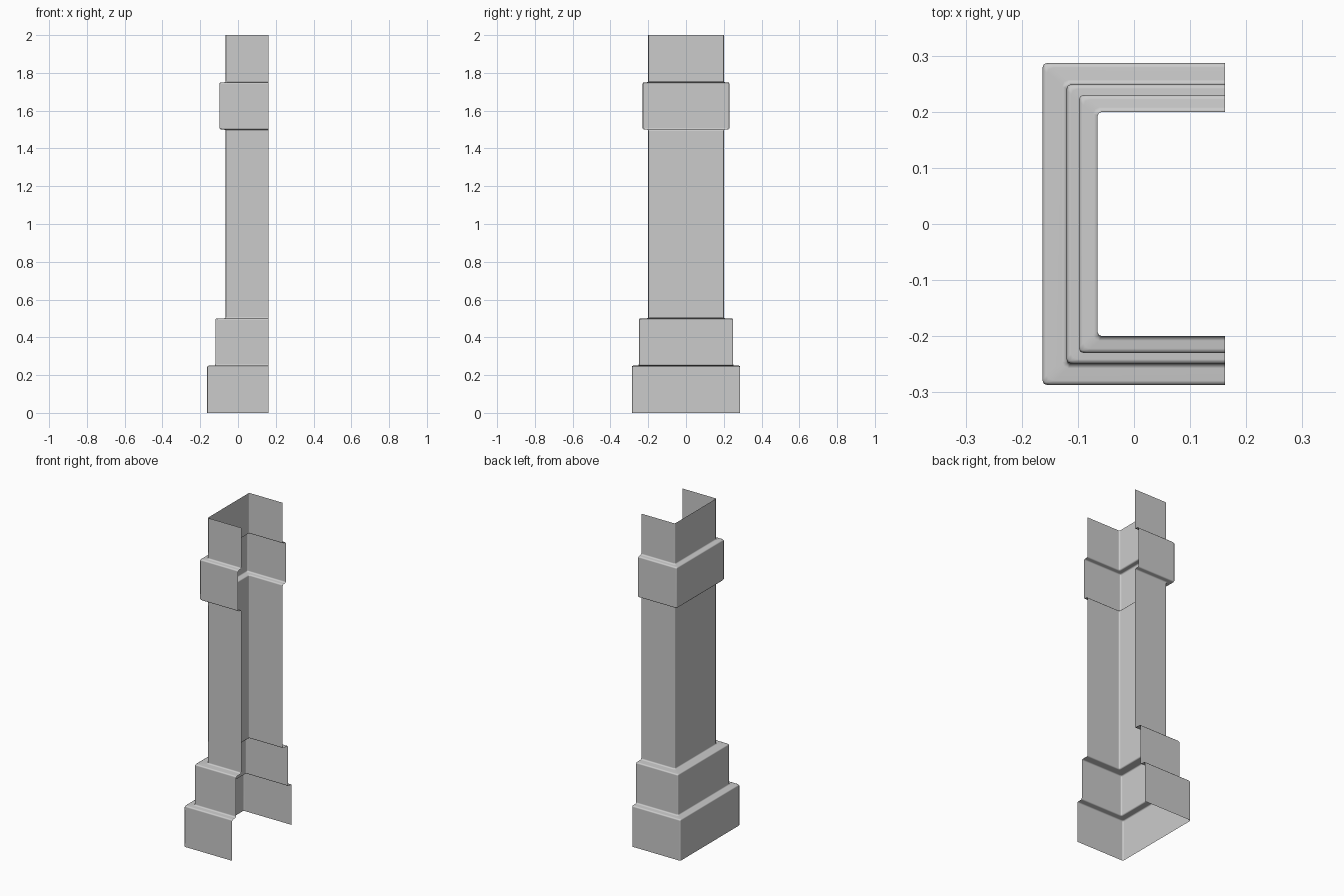
import bpy
import bmesh

cube = bpy.data.objects.get("Cube")
if cube:
    bpy.data.objects.remove(cube, do_unlink=True)

# One plain grey material
grey = bpy.data.materials.new("plain grey")
grey.use_nodes = True
colour = (0.6, 0.6, 0.6, 1)
grey.diffuse_color = colour
grey.node_tree.nodes["Principled BSDF"].inputs["Base Color"].default_value = colour

# Outline of each tier: reach towards -x, half depth in y
BASE = (0.163, 0.287)
PLINTH = (0.12, 0.249)
SHAFT = (0.065, 0.2)
BAND = (0.098, 0.23)
OPEN_X = 0.162

# Tiers from the ground up: outline, bottom, top
tiers = [(BASE, 0, 0.25), (PLINTH, 0.25, 0.5), (SHAFT, 0.5, 1.5),
         (BAND, 1.5, 1.75), (SHAFT, 1.75, 2)]


def ring(bm, outline, z):
    """Three-sided outline, open towards +x."""
    x, y = outline
    path = [(OPEN_X, -y), (-x, -y), (-x, y), (OPEN_X, y)]
    return [bm.verts.new((px, py, z)) for px, py in path]


# Open shell: walls and ledges between successive rings
bm = bmesh.new()
rings = [ring(bm, outline, z) for outline, low, high in tiers for z in (low, high)]
for lower, upper in zip(rings, rings[1:]):
    for i in range(3):
        bm.faces.new((lower[i], upper[i], upper[i + 1], lower[i + 1]))

# Softly rounded corners and ledge edges
edges = [e for e in bm.edges if not e.is_boundary]
bmesh.ops.bevel(bm, geom=edges, offset=0.008, offset_type='OFFSET',
                segments=2, profile=0.5, affect='EDGES', clamp_overlap=True)
for face in bm.faces:
    face.smooth = True

mesh = bpy.data.meshes.new("column_casing")
bm.to_mesh(mesh)
bm.free()
mesh.materials.append(grey)
casing = bpy.data.objects.new("column_casing", mesh)
bpy.context.collection.objects.link(casing)

# Keep the broad walls flat and the rounding on the edges
weighted = casing.modifiers.new("flat walls", 'WEIGHTED_NORMAL')
weighted.weight = 80
